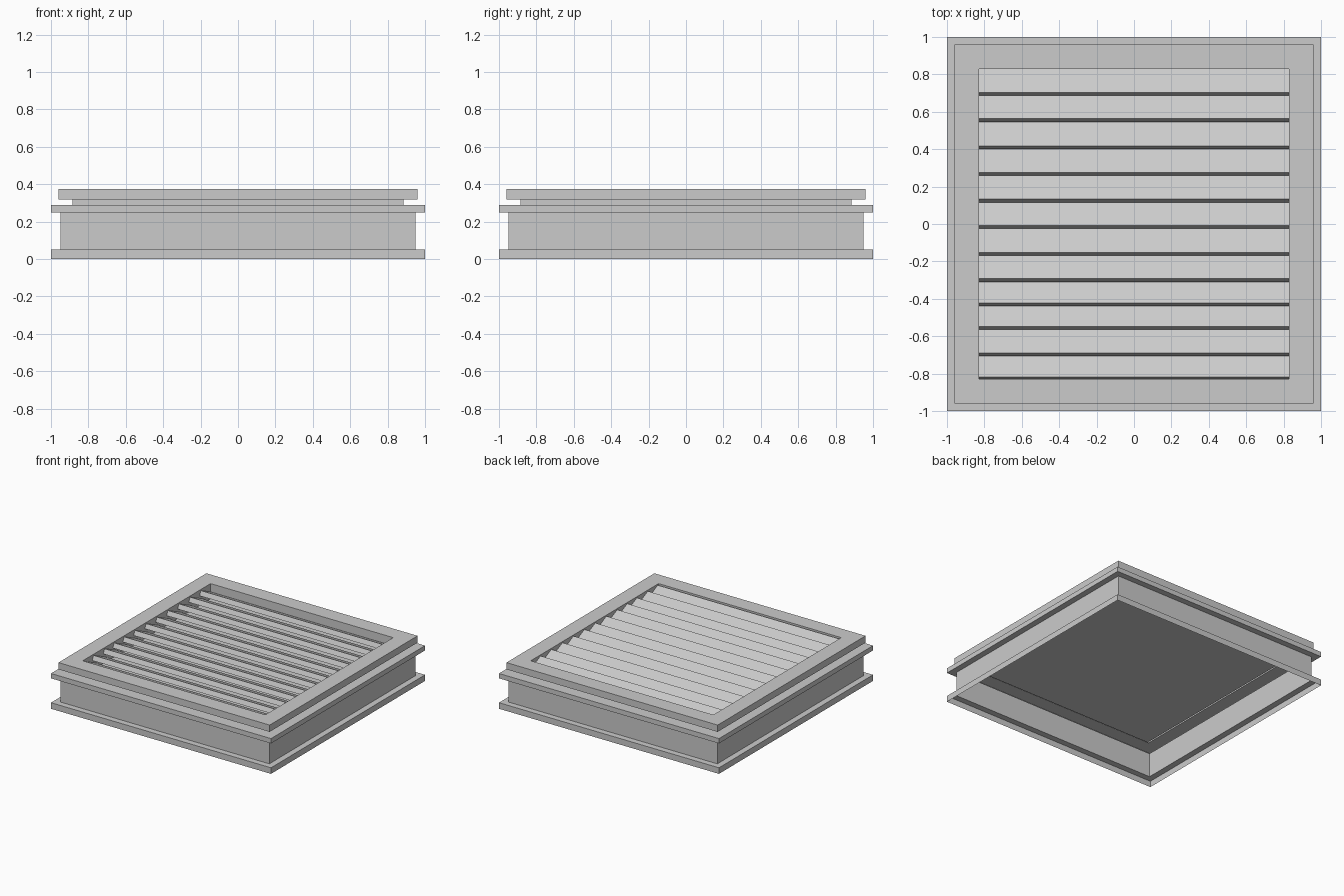
import bpy
import bmesh
from math import radians, sin, cos

cube = bpy.data.objects.get("Cube")
if cube:
    bpy.data.objects.remove(cube, do_unlink=True)

grey = bpy.data.materials.new("light_grey_metal")
grey.use_nodes = True
colour = (0.6, 0.6, 0.6, 1)
grey.diffuse_color = colour
grey.node_tree.nodes["Principled BSDF"].inputs["Base Color"].default_value = colour


def finish(name, bm):
    mesh = bpy.data.meshes.new(name)
    bm.to_mesh(mesh)
    bm.free()
    mesh.materials.append(grey)
    obj = bpy.data.objects.new(name, mesh)
    bpy.context.collection.objects.link(obj)
    return obj


def square_sweep(name, profile):
    """Sweep a (half width, height) profile around a square."""
    bm = bmesh.new()
    corners = ((-1, -1), (1, -1), (1, 1), (-1, 1))
    rings = [[bm.verts.new((cx * r, cy * r, z)) for cx, cy in corners]
             for r, z in profile]
    for low, high in zip(rings, rings[1:]):
        for i in range(4):
            j = (i + 1) % 4
            bm.faces.new((low[i], low[j], high[j], high[i]))
    return finish(name, bm)


# Folded sheet duct, open underneath, with a flange at each end
OUT, WALL, NECK = 1.0, 0.95, 0.885
CAP, OPEN = 0.96, 0.83
PLATE, FLOOR, TOP = 0.25, 0.319, 0.375
square_sweep("flanged_duct", [
    (OUT, 0), (OUT, 0.05), (WALL, 0.05), (WALL, 0.25),
    (OUT, 0.25), (OUT, 0.29), (NECK, 0.29), (NECK, FLOOR)])

# Raised rim with a tray wall dropping down inside the neck
square_sweep("louvre_frame", [
    (NECK, FLOOR), (CAP, FLOOR), (CAP, TOP), (OPEN, TOP), (OPEN, PLATE)])

# Flat plate closing the tray below the louvres
bm = bmesh.new()
bm.faces.new([bm.verts.new((x * OPEN, y * OPEN, PLATE))
              for x, y in ((-1, -1), (-1, 1), (1, 1), (1, -1))])
finish("backing_plate", bm)

# Overlapping tilted boards, high at the front
front_edges = [0.686, 0.546, 0.401, 0.258, 0.116, -0.024,
               -0.169, -0.309, -0.439, -0.564, -0.707, -0.836]
RIDGE, LENGTH, THICK, TILT = 0.366, 0.175, 0.04, radians(25)
run, fall = LENGTH * cos(TILT), LENGTH * sin(TILT)
inset, drop = THICK * sin(TILT), THICK * cos(TILT)
for number, front in enumerate(front_edges, 1):
    bm = bmesh.new()
    section = [(front + inset, RIDGE), (front, RIDGE - drop),
               (front + run, RIDGE - drop - fall),
               (front + inset + run, RIDGE - fall)]
    left, right = [[bm.verts.new((x, y, z)) for y, z in section]
                   for x in (-OPEN, OPEN)]
    bm.faces.new(left)
    bm.faces.new(right[::-1])
    for i in range(len(section)):
        j = (i + 1) % len(section)
        bm.faces.new((left[i], right[i], right[j], left[j]))
    bmesh.ops.recalc_face_normals(bm, faces=bm.faces)
    finish(f"slat_{number}", bm)
